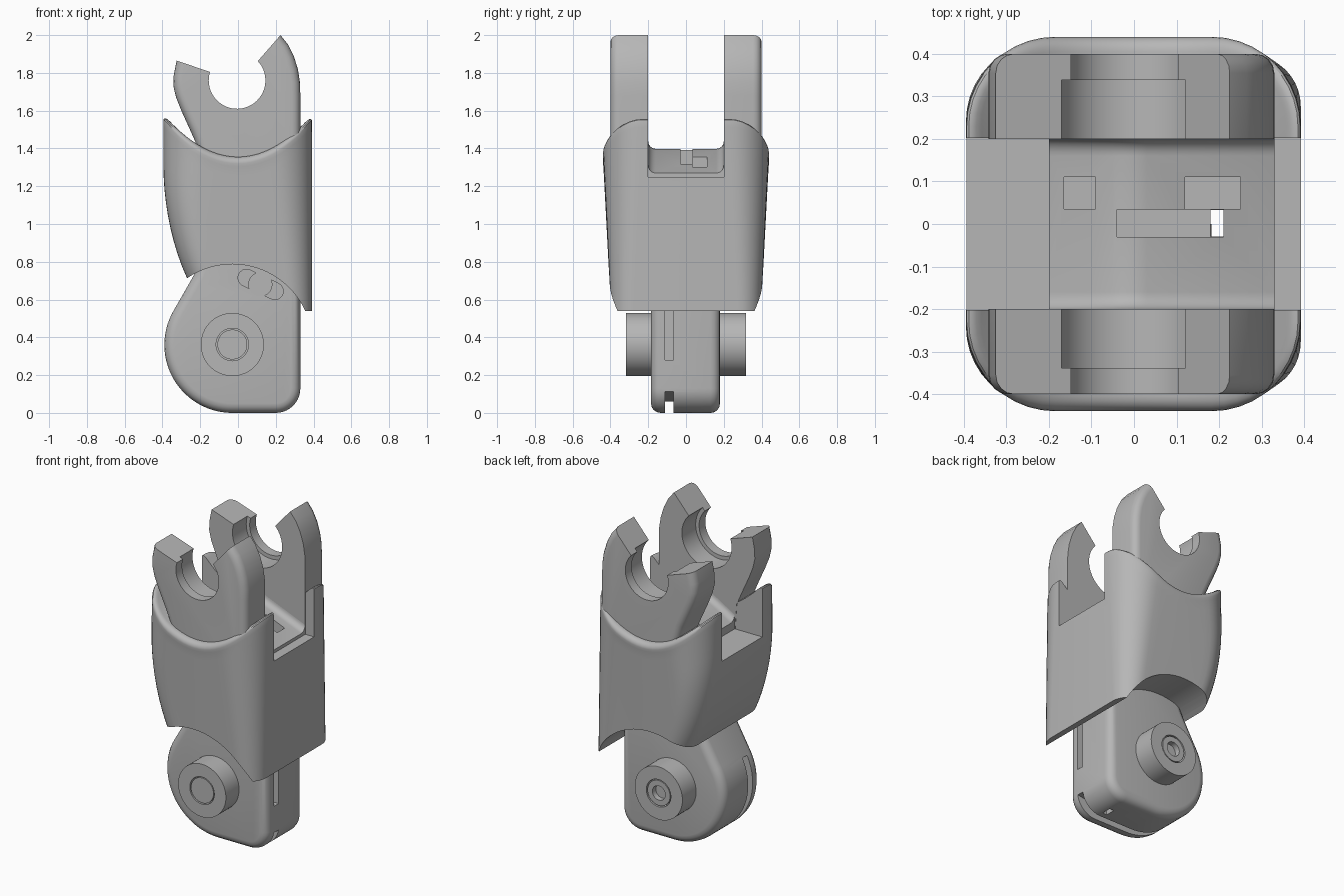
import bpy, bmesh
from math import sin, cos, pi, radians, sqrt
from mathutils import Matrix

if "Cube" in bpy.data.objects:
    bpy.data.objects.remove(bpy.data.objects["Cube"], do_unlink=True)

grey = bpy.data.materials.new("plain grey")
grey.use_nodes = True
GREY = (0.47, 0.47, 0.47, 1)
grey.diffuse_color = GREY
grey.node_tree.nodes["Principled BSDF"].inputs["Base Color"].default_value = GREY


def finish(name, bm):
    bmesh.ops.recalc_face_normals(bm, faces=bm.faces)
    mesh = bpy.data.meshes.new(name)
    bm.to_mesh(mesh)
    bm.free()
    mesh.materials.append(grey)
    ob = bpy.data.objects.new(name, mesh)
    bpy.context.collection.objects.link(ob)
    return ob


def arc(cx, cz, r, a0, a1, n):
    """Points on an arc in the xz plane, angles in degrees."""
    angles = [radians(a0 + (a1 - a0) * i / n) for i in range(n + 1)]
    return [(cx + r * cos(a), cz + r * sin(a)) for a in angles]


def prism(name, pts, y0, y1, rims=(), width=0.05):
    """Extrude an xz outline along y; rims lists (y, edge indices) to round."""
    bm = bmesh.new()
    rings = {y: [bm.verts.new((x, y, z)) for x, z in pts] for y in (y0, y1)}
    a, b = rings[y0], rings[y1]
    bm.faces.new(a)
    bm.faces.new(b[::-1])
    n = len(pts)
    for i in range(n):
        bm.faces.new((a[i], b[i], b[(i + 1) % n], a[(i + 1) % n]))
    bmesh.ops.recalc_face_normals(bm, faces=bm.faces)
    edges = [bm.edges.get((rings[y][i], rings[y][(i + 1) % n])) for y, ids in rims for i in ids]
    if edges:
        bmesh.ops.bevel(bm, geom=edges, offset=width, segments=4, profile=0.5,
                        affect='EDGES', clamp_overlap=False)
    return finish(name, bm)


def cylinder(name, cx, cz, r, y0, y1, n=64):
    return prism(name, arc(cx, cz, r, 0, 360, n)[:-1], y0, y1)


def box(x0, x1, y0, y1, z0, z1):
    return prism("cutter", [(x0, z0), (x1, z0), (x1, z1), (x0, z1)], y0, y1)


def cut(cutter, *targets):
    for ob in targets:
        mod = ob.modifiers.new("cut", 'BOOLEAN')
        mod.operation, mod.solver, mod.object = 'DIFFERENCE', 'EXACT', cutter
        bpy.context.view_layer.objects.active = ob
        bpy.ops.object.modifier_apply(modifier=mod.name)
    bpy.data.objects.remove(cutter, do_unlink=True)


# Shell: lofted rounded rectangles ending in a saddle-shaped rim
BASE, TOP, Q = 0.54, 1.5, 10


def section(t, inset):
    """Half outline (y >= 0) running from +x to -x."""
    z = BASE + (TOP - BASE) * t
    left = -0.395 + 0.225 * (max(0, 1.25 - z) / 0.71) ** 2 + inset
    right, half = 0.392 - inset, 0.397 + 0.043 * t - inset
    r = 0.12 + 0.09 * t - inset
    corner = [(r * sin(a), r * cos(a)) for a in [pi / 2 * i / Q for i in range(Q + 1)]]
    pts = [(right - r + c, half - r + s) for s, c in corner]
    span = (right - r) - (left + r)
    pts += [(right - r - span * i / 10, half) for i in range(1, 10)]
    return pts + [(left + r - c, half - r + s) for s, c in corner[::-1]]


def saddle(x):
    return 1.355 + 1.45 * x * x


bm = bmesh.new()
levels = [(i / 16, 0, 0) for i in range(16)]
R = 0.035
levels += [(1, R * (1 - cos(a)), R * (sin(a) - 1)) for a in [pi / 2 * i / 5 for i in range(6)]]
rings = []
for t, inset, drop in levels:
    half = section(t, inset)
    full = half + [(x, -y) for x, y in half[::-1]]
    rings.append([bm.verts.new((x, y, BASE + t * (saddle(x) + drop - BASE))) for x, y in full])
n = len(rings[0])
for lo, hi in zip(rings, rings[1:]):
    for i in range(n):
        j = (i + 1) % n
        bm.faces.new((lo[i], lo[j], hi[j], hi[i]))
for ring in (rings[0], rings[-1]):
    for i in range(n // 2 - 1):
        bm.faces.new((ring[i], ring[i + 1], ring[n - 2 - i], ring[n - 1 - i]))
shell = finish("shell", bm)
PX, PZ = -0.03, 0.362
cut(cylinder("cutter", PX, PZ, 0.425, -0.6, 0.6, 96), shell)
cut(box(-0.6, 0.6, -0.202, 0.202, 1.25, 1.8), shell)

# Saddle bridge between the prongs, a ridge with filleted sides
F = 0.04
side = [(0.2 - F + F * sin(a), F * (1 - cos(a))) for a in [pi / 2 * i / 6 for i in range(7)]]
across = [(-y, h) for y, h in side[::-1]] + side
bm = bmesh.new()
rings = []
for x, top in [(-0.2, 1.3), (-0.1, 1.36), (-0.05, 1.388), (-0.01, 1.398), (0.03, 1.392), (0.33, 1.27)]:
    outline = [(-0.2, 1.2)] + [(y, top + h) for y, h in across] + [(0.2, 1.2)]
    rings.append([bm.verts.new((x, y, z)) for y, z in outline])
n = len(rings[0])
for a, b in zip(rings, rings[1:]):
    for i in range(n):
        j = (i + 1) % n
        bm.faces.new((a[i], a[j], b[j], b[i]))
bm.faces.new(rings[0])
bm.faces.new(rings[-1])
bridge = finish("bridge", bm)

# Knuckle: rounded foot that carries the pivot
foot = arc(PX, 0.36, 0.36, 150, 270, 28) + arc(0.2, 0.13, 0.13, 270, 360, 10)
foot += [(0.33, 1.0), (-0.19, 1.0), (-0.2, 0.8), (-0.225, 0.745), (-0.25, 0.7)]
every = range(len(foot))
knuckle = prism("knuckle", foot, -0.185, 0.18, [(-0.185, every), (0.18, every)])
groove = arc(PX, 0.36, 0.3, 150, 270, 28) + [(0.45, 0.13), (0.45, -0.1), (-0.5, -0.1), (-0.5, 0.56)]
cut(prism("cutter", groove, -0.11, -0.065), knuckle)
cut(box(0.28, 0.4, -0.11, -0.065, 0.28, 0.6), knuckle)

# Slanted slot with its stop pin
slot = arc(0.045, 0.715, 0.045, 63, 243, 10) + arc(0.195, 0.645, 0.045, 243, 423, 10)
cut(prism("cutter", slot, -0.3, -0.1), knuckle)
cylinder("stop_pin", 0.118, 0.68, 0.064, -0.187, 0.0)

# Wiring openings in the bridge
cut(box(0.12, 0.25, 0.035, 0.11, 1.22, 1.6), shell, bridge)
cut(box(-0.165, -0.09, 0.035, 0.11, 1.1, 1.6), shell, bridge)
cut(box(-0.04, 0.21, -0.03, 0.034, 1.1, 1.6), shell, bridge)
cut(box(0.18, 0.21, -0.029, 0.033, -0.2, 1.3), shell, knuckle)

# Pivot bosses with inset pins
for name, s in (("front", -1), ("back", 1)):
    boss = cylinder(name + "_boss", PX, PZ, 0.167, s * 0.15, s * 0.317)
    cut(cylinder("cutter", PX, PZ, 0.086, s * 0.28, s * 0.4), boss)
    pin = cylinder(name + "_pivot_pin", PX, PZ, 0.079, s * 0.2, s * 0.315)
    if s > 0:
        cut(cylinder("cutter", PX, PZ, 0.045, 0.22, 0.4), pin)

# Prongs: open-topped cradles with a counterbore on the inner face
CX, CZ = -0.005, 1.76
left_edge = [(-0.2, 1.2), (-0.215, 1.41), (-0.25, 1.49), (-0.3, 1.6), (-0.328, 1.67),
             (-0.342, 1.73), (-0.34, 1.79), (-0.325, 1.865)]
bore = arc(CX, CZ, 0.15, 162.5, 403, 40)
right_edge = [(0.225, 2.0), (0.265, 1.95), (0.295, 1.89), (0.317, 1.82), (0.328, 1.75),
              (0.33, 1.68), (0.33, 1.2)]
outline = left_edge + bore + right_edge
k = len(left_edge) + len(bore)
rounded = list(range(len(left_edge) - 1)) + list(range(k, k + len(right_edge) - 1))
for name, s in (("front", -1), ("back", 1)):
    prong = prism(name + "_prong", outline, s * 0.2, s * 0.4, [(s * 0.4, rounded)], 0.045)
    cut(cylinder("cutter", CX, CZ, 0.174, s * 0.1, s * 0.338), prong)

# Smooth shading with crisp edges
for ob in bpy.context.view_layer.objects:
    ob.select_set(ob.type == 'MESH' and grey.name in ob.data.materials)
bpy.context.view_layer.objects.active = shell
bpy.ops.object.shade_smooth_by_angle(angle=radians(32))
